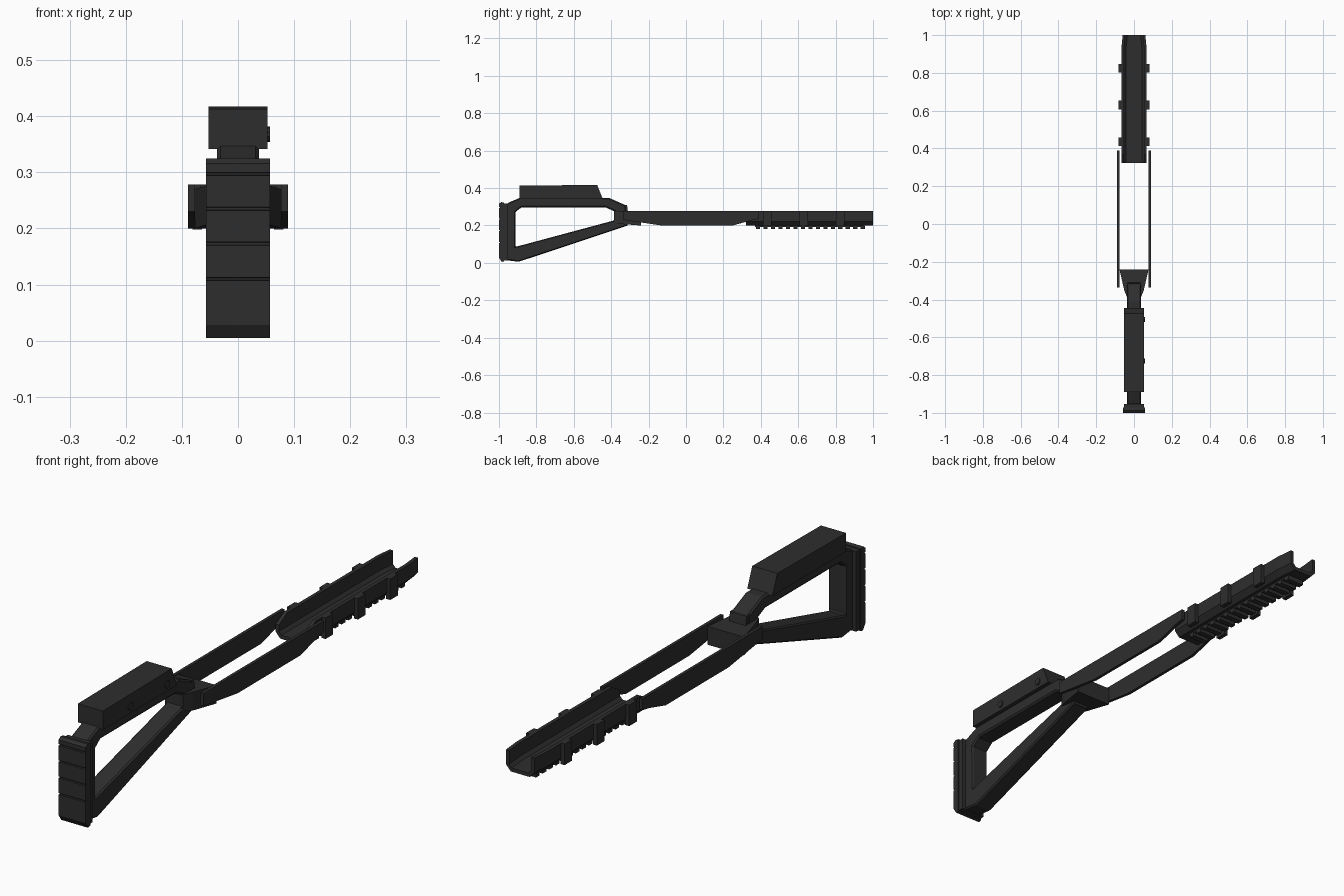
import bpy, bmesh, math

if "Cube" in bpy.data.objects:
    bpy.data.objects.remove(bpy.data.objects["Cube"])

mat = bpy.data.materials.new("matte black")
mat.diffuse_color = (0.027, 0.027, 0.027, 1)
mat.use_nodes = True
mat.node_tree.nodes["Principled BSDF"].inputs["Base Color"].default_value = mat.diffuse_color


def finish(name, bm, bevel=0):
    bmesh.ops.recalc_face_normals(bm, faces=bm.faces)
    me = bpy.data.meshes.new(name)
    bm.to_mesh(me)
    bm.free()
    me.materials.append(mat)
    ob = bpy.data.objects.new(name, me)
    bpy.context.collection.objects.link(ob)
    if bevel:
        m = ob.modifiers.new("bevel", 'BEVEL')
        m.width, m.segments = bevel, 1
        m.limit_method, m.angle_limit = 'ANGLE', math.radians(60)
    return ob


def loft(name, rings, bevel=0):
    """Join matching closed rings of 3D points and cap both ends."""
    bm = bmesh.new()
    vs = [[bm.verts.new(p) for p in r] for r in rings]
    n = len(rings[0])
    for a, b in zip(vs, vs[1:]):
        for i in range(n):
            bm.faces.new((a[i], a[(i + 1) % n], b[(i + 1) % n], b[i]))
    bm.faces.new(vs[0])
    bm.faces.new(vs[-1])
    return finish(name, bm, bevel)


def side_plate(name, pts, x0, x1, bevel=0):
    """Extrude a (y, z) outline across x."""
    return loft(name, [[(x, y, z) for y, z in pts] for x in (x0, x1)], bevel)


def box(name, x0, x1, y0, y1, z0, z1, bevel=0):
    return side_plate(name, [(y0, z0), (y1, z0), (y1, z1), (y0, z1)], x0, x1, bevel)


# Open stock frame: outer and inner loops bridged into a ring
outer = [(-.955, .32), (-.89, .347), (-.41, .347), (-.322, .308),
         (-.31, .2), (-.895, .006), (-.958, .014)]
inner = [(-.912, .272), (-.88, .297), (-.43, .297), (-.38, .274),
         (-.385, .227), (-.88, .094), (-.912, .086)]
bm = bmesh.new()
loops = [[bm.verts.new((x, y, z)) for y, z in pts]
         for x, pts in ((-.037, outer), (.037, outer), (.037, inner), (-.037, inner))]
for k in range(4):
    a, b = loops[k], loops[(k + 1) % 4]
    for i in range(7):
        j = (i + 1) % 7
        bm.faces.new((a[i], a[j], b[j], b[i]))
finish("stock_frame", bm, .006)

# Cheek rest with its two side bolts
side_plate("cheek_rest", [(-.89, .342), (-.445, .342), (-.475, .417), (-.89, .413)], -.053, .053)
for i, y in enumerate((-.505, -.725)):
    bm = bmesh.new()
    bmesh.ops.create_cone(bm, cap_ends=True, segments=10, radius1=.014, radius2=.014, depth=.012)
    for v in bm.verts:
        v.co = (.051 + v.co.z, y + v.co.x, .368 + v.co.y)
    finish(f"cheek_bolt_{i}", bm)

# Butt plate, and butt pad with a stepped profile giving the grooves
box("butt_plate", -.052, .052, -.976, -.952, .012, .318)
pad = [(-.972, .322), (-.988, .325), (-1.0, .316)]
for z in (.297, .235, .173, .11):
    pad += [(-1.0, z + .003), (-.994, z + .002), (-.994, z - .002), (-1.0, z - .003)]
pad += [(-1.0, .028), (-.985, .005), (-.972, .008)]
side_plate("butt_pad", pad, -.057, .057)

# Flared connector between the stock and the side arms
loft("connector", [[(-w, y, z0), (w, y, z0), (w, y, z1), (-w, y, z1)]
                   for y, w, z0, z1 in ((-.385, .038, .215, .278), (-.35, .052, .208, .278),
                                        (-.24, .077, .2, .27))])
side_plate("connector_rib", [(-.34, .27), (-.31, .27), (-.315, .31), (-.34, .31)], -.035, .035)

# Side arms running forward
arm = [(-.335, .278), (.39, .278), (.39, .235), (.35, .228), (.25, .2), (-.13, .2), (-.335, .23)]
for s, n in ((1, "right"), (-1, "left")):
    side_plate(f"{n}_arm", arm, s * .077, s * .089)


# Fore-end: open-topped channel with chamfered lower edges, narrowing at the muzzle
def channel(y, w, top):
    half = [(w, top), (w, .222), (w - .02, .2)]
    inn = [(w - .025, .214), (w - .014, .226), (w - .014, top)]
    out = half + [(-x, z) for x, z in reversed(half)]
    ins = [(-x, z) for x, z in reversed(inn)] + inn
    return [(x, y, z) for x, z in out + ins]


loft("fore_end", [channel(.322, .067, .25), channel(.372, .067, .278),
                  channel(.93, .067, .278), channel(1.0, .06, .278)])

# Accessory rail under the fore-end
box("rail_base", -.034, .034, .37, .955, .193, .203)
for i in range(15):
    y = .385 + i * .04
    box(f"rail_tooth_{i}", -.036, .036, y - .011, y + .011, .18, .197)

# Side clips on the fore-end
for s, n in ((1, "right"), (-1, "left")):
    for i, y in enumerate((.435, .63, .825)):
        box(f"{n}_clip_{i}", s * .064, s * .081, y - .023, y + .023, .198, .278)
